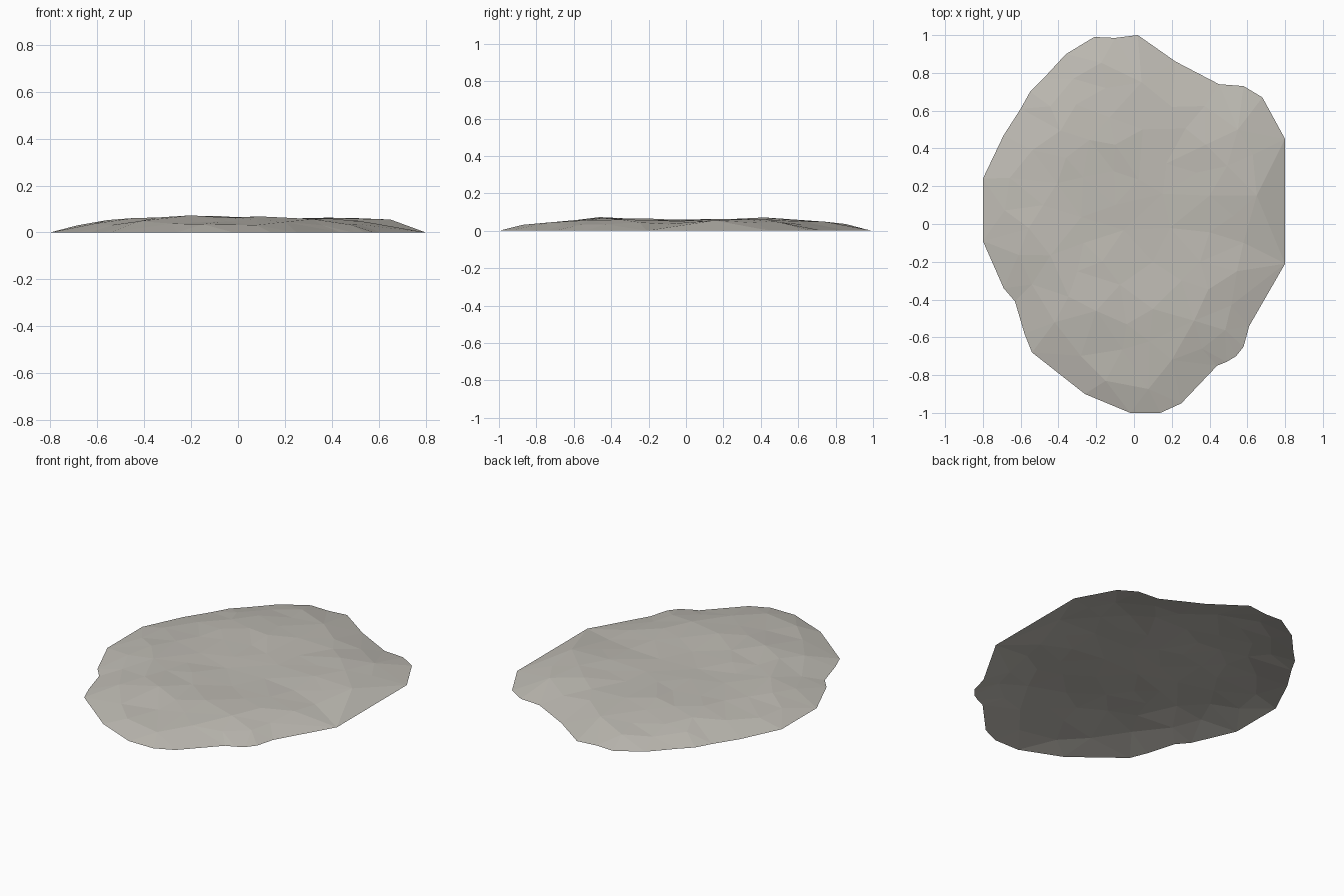
import bpy, bmesh, random
from mathutils import Vector
from mathutils.geometry import delaunay_2d_cdt, intersect_point_line

if "Cube" in bpy.data.objects:
    bpy.data.objects.remove(bpy.data.objects["Cube"])

random.seed(7)

# Ground outline of the rock slab, counter-clockwise
OUTLINE = [Vector(p) for p in [
    (.02, 1), (-.10, .985), (-.21, .99), (-.36, .90), (-.48, .77), (-.55, .70),
    (-.60, .61), (-.69, .47), (-.80, .24), (-.80, -.09), (-.69, -.34),
    (-.63, -.41), (-.58, -.58), (-.54, -.68), (-.26, -.90), (-.02, -1),
    (.14, -1), (.25, -.95), (.44, -.75), (.49, -.73), (.54, -.70),
    (.58, -.65), (.61, -.54), (.80, -.21), (.80, .45), (.68, .67),
    (.58, .73), (.45, .74), (.22, .86)]]

# Ridge and hollow points: x, y, height
KEYS = [(-.48, .1, .055), (-.36, .35, .064), (-.1, .42, .071), (-.1, .1, .062),
        (-.3, -.25, .062), (-.2, -.46, .073), (.1, -.45, .068), (.1, -.2, .056),
        (.35, -.2, .058), (.65, .15, .055), (.58, -.1, .036), (.4, .15, .062),
        (.17, .32, .058), (.38, .42, .063), (.55, .5, .045), (.2, .62, .05),
        (-.15, .72, .046), (-.15, -.83, .035), (.2, -.72, .045), (-.42, -.52, .048)]


def edge_distance(p):
    best = 9.0
    for a, b in zip(OUTLINE, OUTLINE[1:] + OUTLINE[:1]):
        q, t = intersect_point_line(p, a, b)
        q = a.lerp(b, min(1, max(0, t)))
        best = min(best, (p - q.to_2d()).length)
    return best


def inside(p):
    hit = False
    for a, b in zip(OUTLINE, OUTLINE[1:] + OUTLINE[:1]):
        if (a.y > p.y) != (b.y > p.y):
            if p.x < a.x + (p.y - a.y) * (b.x - a.x) / (b.y - a.y):
                hit = not hit
    return hit


def height(p):
    # blend of nearby key heights, falling to the ground at the rim
    total = weight = 0
    for x, y, z in KEYS:
        w = 1 / ((p - Vector((x, y))).length ** 3 + 1e-4)
        total += w * z
        weight += w
    rise = min(1, edge_distance(p) / .3) ** .8
    z = min(total / weight, .066 * rise) if rise < 1 else total / weight
    return z + random.uniform(-.004, .004) * rise


# Scatter extra points for irregular facets
points = OUTLINE + [Vector(k[:2]) for k in KEYS]
heights = [0.0] * len(OUTLINE) + [k[2] for k in KEYS]
for _ in range(2500):
    p = Vector((random.uniform(-.8, .8), random.uniform(-1, 1)))
    if inside(p) and edge_distance(p) > .1 and all((p - q).length > .135 for q in points[len(OUTLINE):]):
        points.append(p)
        heights.append(height(p))

# Triangulate inside the outline
n = len(OUTLINE)
verts, _, faces, origins, _, _ = delaunay_2d_cdt(points, [], [list(range(n))], 1, 1e-5)
bm = bmesh.new()
bv = [bm.verts.new((v.x, v.y, heights[o[0]] if o else 0)) for v, o in zip(verts, origins)]
for f in faces:
    bm.faces.new([bv[i] for i in f])
bm.normal_update()
for f in bm.faces:
    if f.normal.z < 0:
        f.normal_flip()

mesh = bpy.data.meshes.new("rock_slab")
bm.to_mesh(mesh)
bm.free()
stone = bpy.data.materials.new("warm grey stone")
stone.diffuse_color = (.52, .50, .455, 1)
stone.use_nodes = True
stone.node_tree.nodes["Principled BSDF"].inputs["Base Color"].default_value = stone.diffuse_color
mesh.materials.append(stone)
slab = bpy.data.objects.new("rock_slab", mesh)
bpy.context.collection.objects.link(slab)
